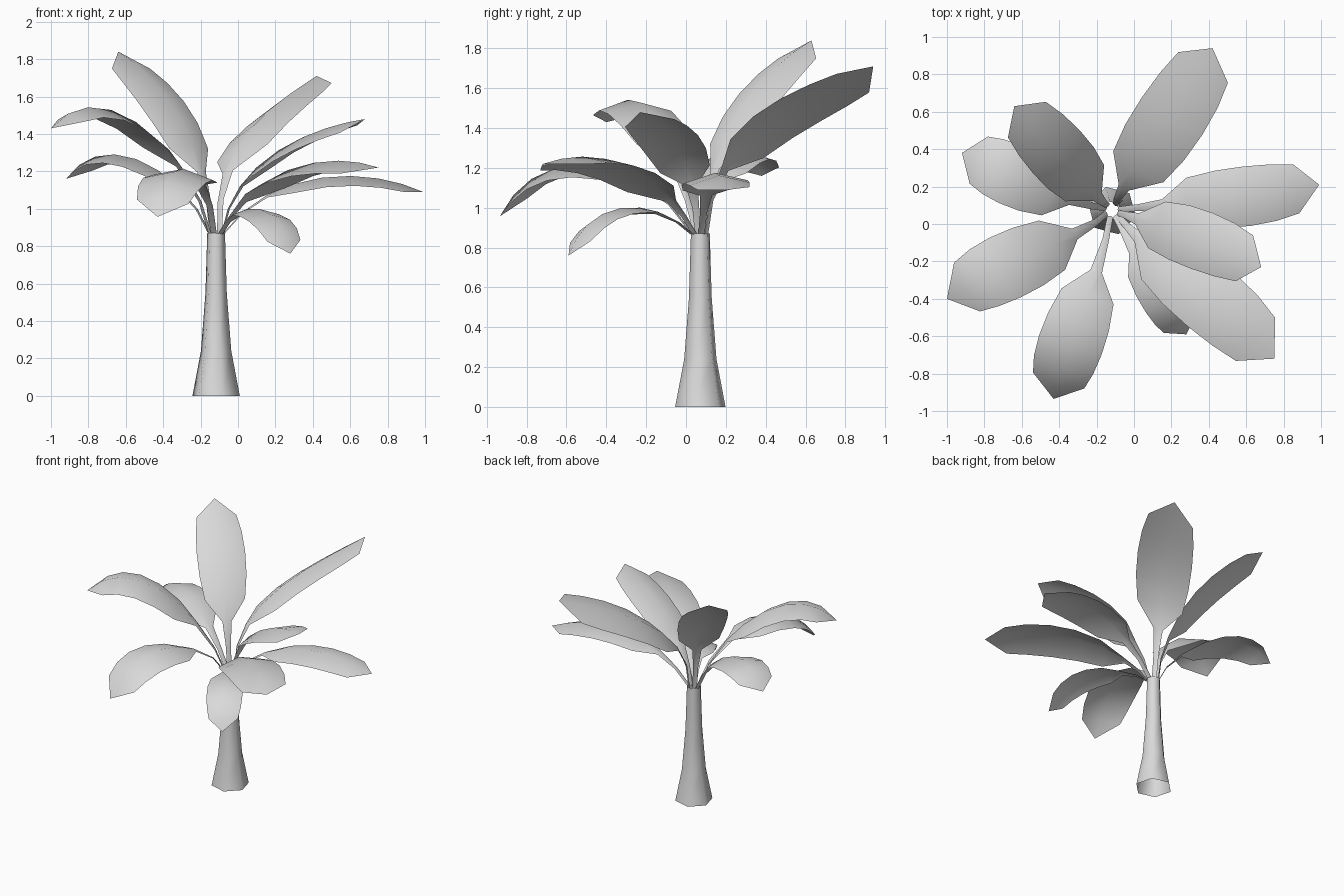
import bpy
import bmesh
from math import cos, sin, pi
from mathutils import Vector

cube = bpy.data.objects.get("Cube")
if cube:
    bpy.data.objects.remove(cube)

grey = bpy.data.materials.new("plain_grey")
grey.use_nodes = True
GREY = (0.7, 0.7, 0.7, 1)
grey.diffuse_color = GREY
next(n for n in grey.node_tree.nodes if n.type == 'BSDF_PRINCIPLED').inputs["Base Color"].default_value = GREY

CENTRE = Vector((-0.117, 0.072, 0))
FOLD = 0.28  # how far blade edges sink below the midrib, per unit of half width


def finish(name, bm):
    """Turn a bmesh into a smooth-shaded object."""
    mesh = bpy.data.meshes.new(name)
    bm.to_mesh(mesh)
    bm.free()
    mesh.materials.append(grey)
    obj = bpy.data.objects.new(name, mesh)
    bpy.context.collection.objects.link(obj)
    bpy.ops.object.select_all(action='DESELECT')
    obj.select_set(True)
    bpy.context.view_layer.objects.active = obj
    bpy.ops.object.shade_smooth_by_angle(angle=pi / 3 + 0.1)
    return obj


def trunk(profile, sides=6):
    """Open tapered column swept through (radius, height) rings."""
    bm = bmesh.new()
    rings = []
    for r, z in profile:
        angles = [2 * pi * i / sides + pi / 4 for i in range(sides)]
        rings.append([bm.verts.new(CENTRE + Vector((r * cos(a), r * sin(a), z))) for a in angles])
    for low, high in zip(rings, rings[1:]):
        for i in range(sides):
            j = (i + 1) % sides
            bm.faces.new((low[i], low[j], high[j], high[i]))
    return finish("trunk", bm)


def smooth_path(points):
    """Cubic curve through four guide points, spaced by chord length."""
    knots = [0.0]
    for a, b in zip(points, points[1:]):
        knots.append(knots[-1] + (b - a).length)

    def at(t):
        total = Vector((0, 0, 0))
        for i, p in enumerate(points):
            weight = 1.0
            for j, k in enumerate(knots):
                if j != i:
                    weight *= (t - k) / (knots[i] - k)
            total += p * weight
        return total
    return at, knots


def leaf(name, stalk_end, crest, tip, half_width, roll):
    """Narrow stalk opening into a folded blade with a blunt point."""
    out = Vector(tip) - CENTRE
    out.z = 0
    out.normalize()
    root = CENTRE + out * 0.03 + Vector((0, 0, 0.86))
    at, knots = smooth_path([root, Vector(stalk_end), Vector(crest), Vector(tip)])
    start, end = knots[1], knots[-1]
    side = Vector((-out.y, out.x, roll))

    stations = [(0, 0.016), (start * 0.5, 0.018), (start, 0.032)]
    for s, w in ((0.17, 0.83), (0.36, 0.97), (0.54, 1.0), (0.71, 0.95), (0.86, 0.82), (1, 0)):
        stations.append((start + (end - start) * s, w * half_width))

    bm = bmesh.new()
    rows = []
    for t, w in stations:
        p = at(t)
        normal = (at(t + 0.01) - at(t - 0.01)).cross(side).normalized()
        rows.append([bm.verts.new(p + side * k * w - normal * abs(k) * w * FOLD) for k in (1, 0, -1)])
    for a, b in zip(rows, rows[1:]):
        for i in (0, 1):
            bm.faces.new((a[i], a[i + 1], b[i + 1], b[i]))
    bmesh.ops.remove_doubles(bm, verts=bm.verts, dist=0.0005)
    return finish(name, bm)


trunk([(0.131, 0), (0.084, 0.24), (0.059, 0.55), (0.049, 0.87)])

# Leaves: stalk end, blade crest, tip, half width, sideways tilt
leaf("back_left_leaf", (-0.06, 0.19, 1.2), (0.17, 0.55, 1.53), (0.42, 0.94, 1.71), 0.19, -0.3)
leaf("back_right_leaf", (-0.19, 0.14, 1.2), (-0.40, 0.37, 1.62), (-0.64, 0.63, 1.84), 0.17, 0)
leaf("right_low_leaf", (-0.33, 0.13, 1.13), (-0.74, 0.3, 1.285), (-0.92, 0.38, 1.16), 0.165, 0)
leaf("right_high_leaf", (-0.31, -0.05, 1.23), (-0.82, -0.30, 1.54), (-1.0, -0.40, 1.43), 0.18, -0.04)
leaf("front_right_leaf", (-0.2, -0.25, 1.14), (-0.33, -0.63, 1.205), (-0.43, -0.935, 0.957), 0.175, -0.08)
leaf("front_left_leaf", (0.02, -0.07, 1.04), (0.48, -0.47, 1.255), (0.75, -0.72, 1.22), 0.19, 0.1)
leaf("front_drooping_leaf", (0.0, -0.14, 0.98), (0.15, -0.38, 0.985), (0.28, -0.59, 0.76), 0.125, 0.05)
leaf("left_high_leaf", (0.01, 0.03, 1.12), (0.32, -0.08, 1.37), (0.68, -0.23, 1.48), 0.16, 0.15)
leaf("left_low_leaf", (0.15, 0.1, 1.07), (0.55, 0.14, 1.175), (0.99, 0.21, 1.09), 0.16, 0.05)
